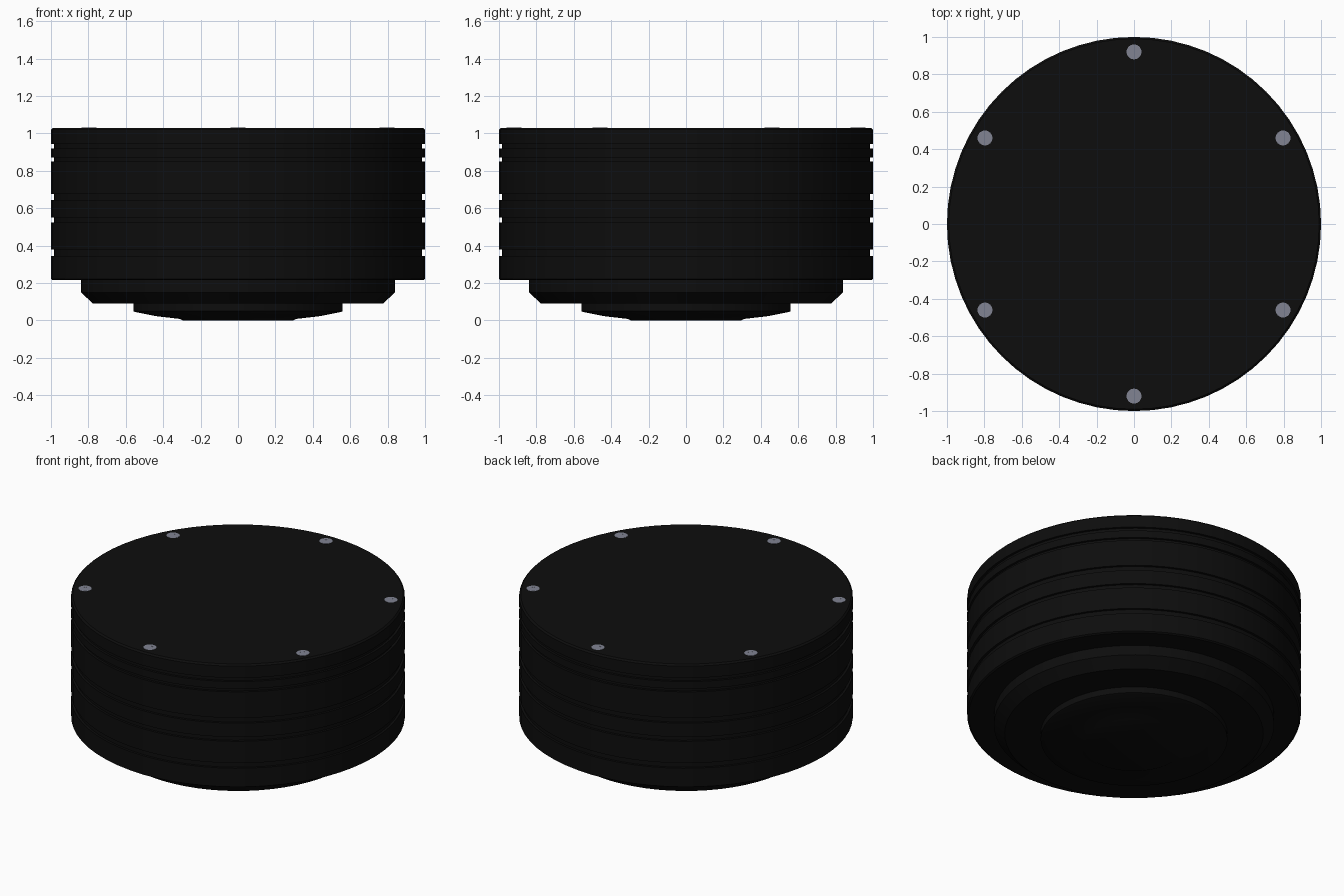
import bpy, bmesh
from math import sin, cos, pi, radians

if "Cube" in bpy.data.objects:
    bpy.data.objects.remove(bpy.data.objects["Cube"])

black = bpy.data.materials.new("black_shell")
black.diffuse_color = (0.004, 0.004, 0.004, 1)
black.use_nodes = True
black.node_tree.nodes["Principled BSDF"].inputs["Base Color"].default_value = black.diffuse_color
steel = bpy.data.materials.new("grey_metal")
steel.diffuse_color = (0.22, 0.23, 0.29, 1)
steel.use_nodes = True
steel.node_tree.nodes["Principled BSDF"].inputs["Base Color"].default_value = steel.diffuse_color


def lathe(name, profile, mat, sides=64, loc=(0, 0, 0)):
    """Revolve (radius, z) points about z; radius 0 makes a pole."""
    bm = bmesh.new()
    rings = []
    for r, z in profile:
        if r == 0:
            rings.append([bm.verts.new((0, 0, z))])
        else:
            rings.append([bm.verts.new((r * cos(2 * pi * i / sides), r * sin(2 * pi * i / sides), z))
                          for i in range(sides)])
    for a, b in zip(rings, rings[1:]):
        for i in range(sides):
            j = (i + 1) % sides
            quad = [a[i % len(a)], a[j % len(a)], b[j % len(b)], b[i % len(b)]]
            bm.faces.new(list(dict.fromkeys(quad)))
    bmesh.ops.recalc_face_normals(bm, faces=bm.faces)
    me = bpy.data.meshes.new(name)
    bm.to_mesh(me)
    bm.free()
    me.materials.append(mat)
    ob = bpy.data.objects.new(name, me)
    ob.location = loc
    bpy.context.collection.objects.link(ob)
    bpy.ops.object.select_all(action='DESELECT')
    ob.select_set(True)
    bpy.context.view_layer.objects.active = ob
    bpy.ops.object.shade_smooth_by_angle(angle=radians(30))
    return ob


# Grooved drum body
profile = [(0, 0.215), (0.99, 0.215), (1.0, 0.222)]
for z, half in ((0.362, 0.017), (0.537, 0.014), (0.66, 0.017), (0.86, 0.010), (0.93, 0.012)):
    profile += [(1.0, z - half), (0.985, z - half), (0.985, z + half), (1.0, z + half)]
profile += [(1.0, 1.02), (0.99, 1.03), (0, 1.03)]
lathe("drum_body", profile, black)

# Chamfered mounting ring under the body
lathe("base_ring", [(0, 0.22), (0.84, 0.22), (0.84, 0.15), (0.775, 0.09), (0, 0.09)], black)

# Shallow domed foot
lathe("foot", [(0, 0.095), (0.56, 0.095), (0.56, 0.05), (0.55, 0.045), (0.44, 0.023),
               (0.31, 0.008), (0.295, 0), (0, 0)], black)

# Six flush screws around the lid
for k in range(6):
    a = pi / 2 + k * pi / 3
    lathe(f"lid_screw_{k + 1}", [(0, -0.03), (0.04, -0.03), (0.04, 0.001), (0.018, 0.001),
                                 (0.018, 0.0005), (0, 0.0005)],
          steel, 24, (0.92 * cos(a), 0.92 * sin(a), 1.03))
